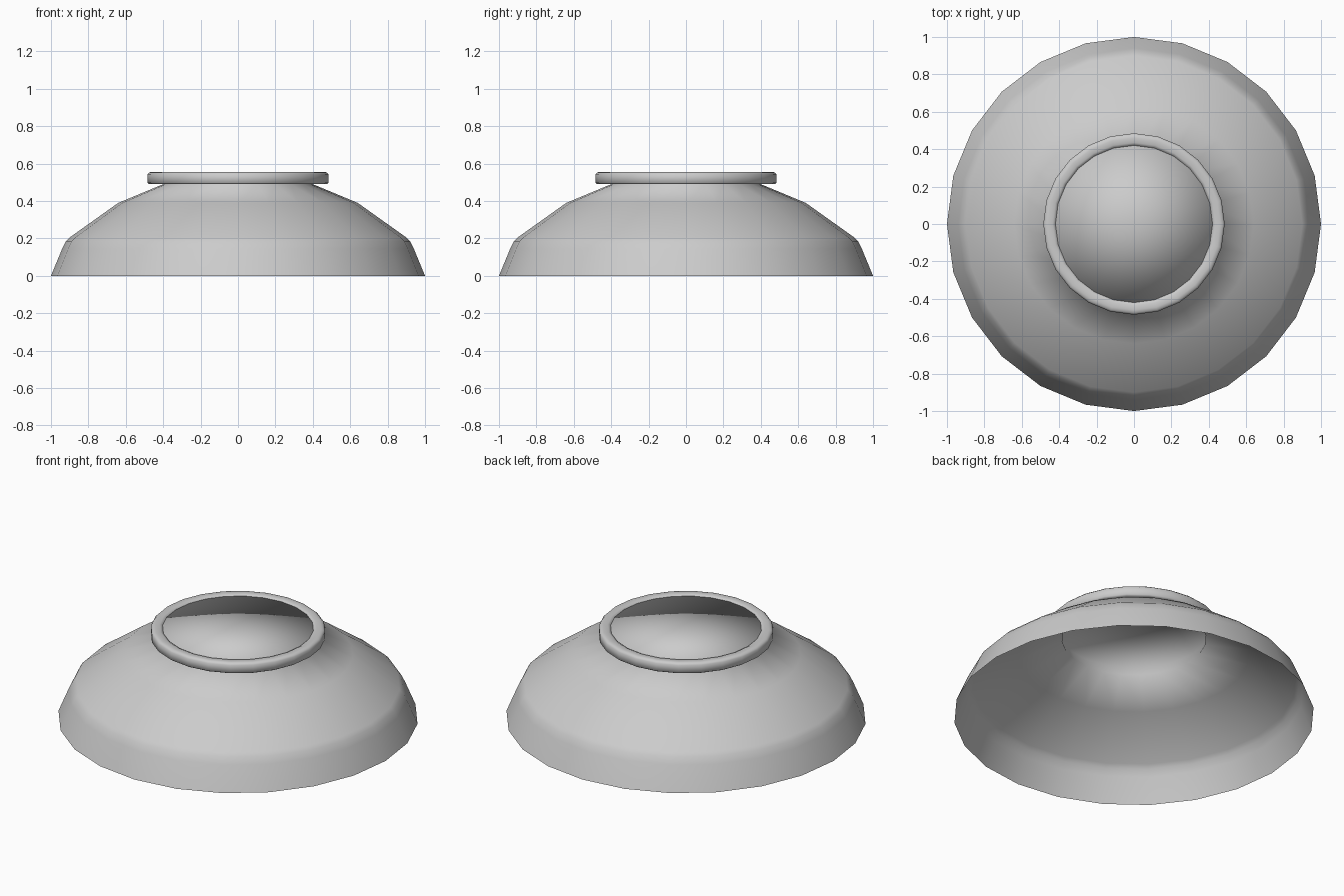
import bpy, bmesh, math

if "Cube" in bpy.data.objects:
    bpy.data.objects.remove(bpy.data.objects["Cube"])

SIDES = 24


def lathe(name, profile, closed=False):
    """Revolve a (radius, height) profile around z; radius 0 becomes a single pole."""
    bm = bmesh.new()
    rings = []
    for r, z in profile:
        if r == 0:
            rings.append([bm.verts.new((0, 0, z))] * SIDES)
        else:
            rings.append([bm.verts.new((r * math.cos(a), r * math.sin(a), z))
                          for a in (2 * math.pi * i / SIDES for i in range(SIDES))])
    pairs = list(zip(rings, rings[1:]))
    if closed:
        pairs.append((rings[-1], rings[0]))
    for low, high in pairs:
        for i in range(SIDES):
            j = (i + 1) % SIDES
            corners = [low[i], low[j], high[j], high[i]]
            bm.faces.new(list(dict.fromkeys(corners)))
    for f in bm.faces:
        f.smooth = True
    mesh = bpy.data.meshes.new(name)
    bm.to_mesh(mesh)
    bm.free()
    obj = bpy.data.objects.new(name, mesh)
    bpy.context.collection.objects.link(obj)
    return obj


# Open-bottomed shell: flared skirt, sloping shoulder, short neck and flat top
lathe("bowl_shell", [(1.0, 0), (0.94, 0.145), (0.92, 0.185), (0.90, 0.205),
                     (0.64, 0.39), (0.40, 0.49), (0.42, 0.547), (0, 0.547)])

# Rounded foot ring around the neck
lathe("foot_ring", [(0.41, 0.49), (0.475, 0.49), (0.485, 0.497), (0.485, 0.543),
                    (0.475, 0.553), (0.46, 0.555), (0.435, 0.555), (0.42, 0.547)], closed=True)
